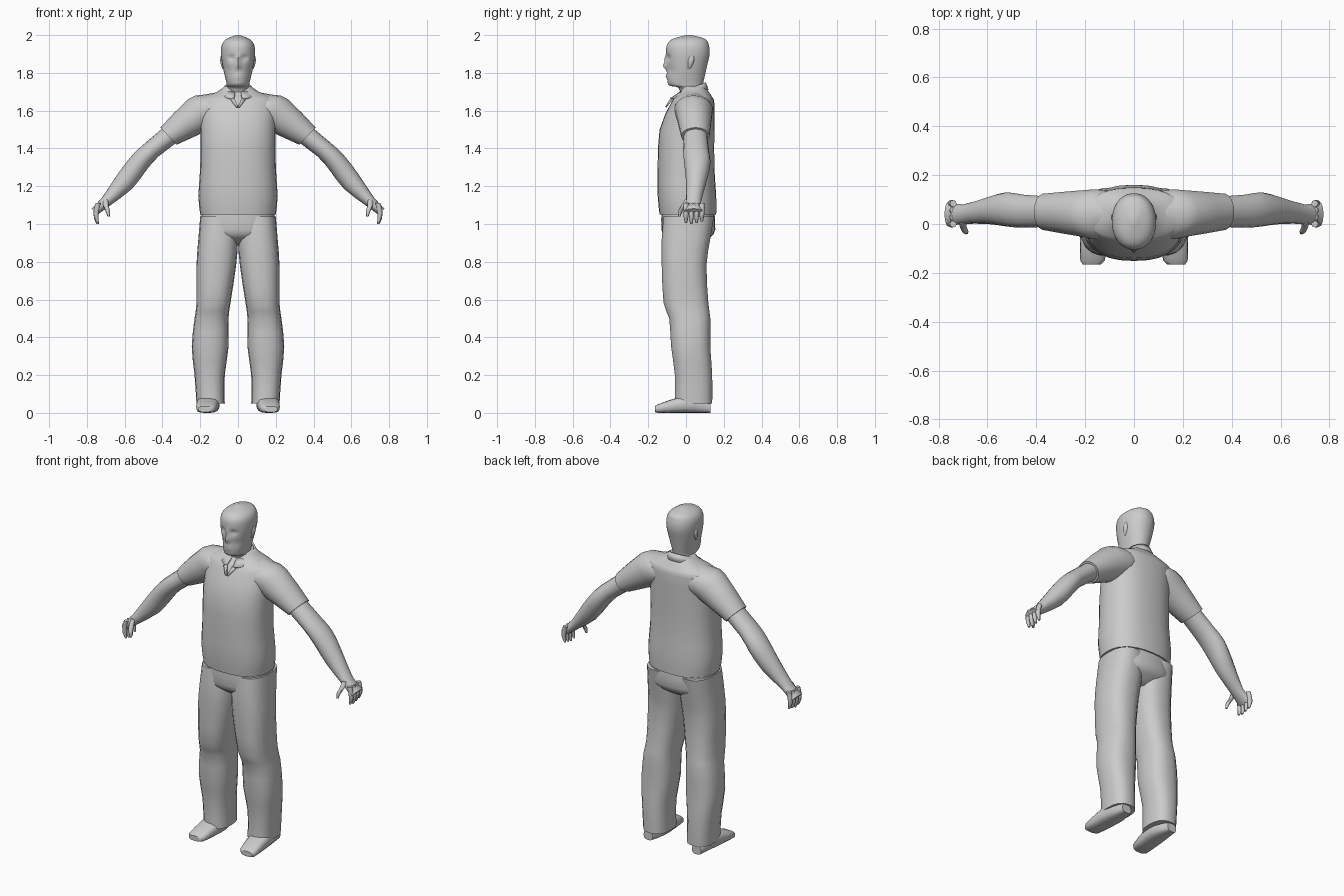
import bpy, bmesh, math
from mathutils import Vector

cube = bpy.data.objects.get("Cube")
if cube:
    bpy.data.objects.remove(cube)

grey = bpy.data.materials.new("plain_grey")
grey.use_nodes = True
colour = (.6, .6, .6, 1)
grey.diffuse_color = colour
grey.node_tree.nodes["Principled BSDF"].inputs["Base Color"].default_value = colour

# Each frame of axes: along the part, across it, and through its depth
right, back, up = Vector((1, 0, 0)), Vector((0, 1, 0)), Vector((0, 0, 1))
arm_slope = math.radians(43)
down_arm = right * math.cos(arm_slope) - up * math.sin(arm_slope)
across_arm = right * math.sin(arm_slope) + up * math.cos(arm_slope)
UPRIGHT = (up, right, back)
LENGTHWISE = (back, right, up)
ALONG_ARM = (down_arm, across_arm, back)


def finish(name, bm):
    bmesh.ops.recalc_face_normals(bm, faces=bm.faces)
    mesh = bpy.data.meshes.new(name)
    bm.to_mesh(mesh)
    bm.free()
    mesh.materials.append(grey)
    part = bpy.data.objects.new(name, mesh)
    bpy.context.collection.objects.link(part)
    bpy.ops.object.select_all(action='DESELECT')
    part.select_set(True)
    bpy.context.view_layer.objects.active = part
    bpy.ops.object.shade_smooth_by_angle(angle=math.radians(50))
    return part


def blend(before, start, end, after, t):
    # Smooth curve through four neighbouring values
    slope_in, slope_out = (end - before) / 2, (after - start) / 2
    gap = end - start
    bend = 3 * gap - 2 * slope_in - slope_out
    twist = slope_in + slope_out - 2 * gap
    return start + t * (slope_in + t * (bend + t * twist))


def refine(rows, steps):
    padded = [rows[0], *rows, rows[-1]]
    result = []
    for group in zip(padded, padded[1:], padded[2:], padded[3:]):
        for step in range(steps):
            result.append([blend(*values, step / steps) for values in zip(*group)])
    return result + [rows[-1]]


def rounded(value, power):
    return math.copysign(abs(value) ** (2 / power), value)


def loft(name, rows, axes=UPRIGHT, sides=16, power=2, steps=2, side=1, shape=None):
    # Each row: place along the part, then its low and high edge on both cross axes
    bm = bmesh.new()
    along, across, depth = axes
    rings = []
    for place, low, high, near, far in refine(rows, steps):
        ring = []
        for k in range(sides):
            angle = math.tau * k / sides
            u = rounded(math.cos(angle), power)
            v = rounded(math.sin(angle), power)
            point = (along * place + across * (low + high + (high - low) * u) / 2
                     + depth * (near + far + (far - near) * v) / 2)
            if shape:
                shape(point)
            ring.append(bm.verts.new((point.x * side, point.y, point.z)))
        rings.append(ring)
    for lower, upper in zip(rings, rings[1:]):
        for k in range(sides):
            bm.faces.new((lower[k - 1], lower[k], upper[k], upper[k - 1]))
    bm.faces.new(rings[0])
    bm.faces.new(rings[-1])
    return finish(name, bm)


def symmetric(rows):
    # Expand rows of height, half width, front and back
    return [(height, -half, half, front, rear) for height, half, front, rear in rows]


def finger(name, joints, side):
    # Tapered digit through joints given as x, y, z
    rows = []
    for (x, y, z), radius in zip(joints, (.014, .014, .012, .006)):
        rows.append((z, x - radius, x + radius, y - radius, y + radius))
    loft(name, rows, sides=8, side=side)


# Shirt body
loft("shirt_body", symmetric((
    (1.05, .2, -.14, .16), (1.15, .21, -.15, .16), (1.3, .2, -.15, .15), (1.5, .2, -.14, .15),
    (1.64, .2, -.08, .15), (1.67, .19, -.06, .14), (1.7, .11, -.03, .12), (1.73, .07, -.02, .1))),
    sides=28, power=2.4)

# Collar, open at the throat
bm = bmesh.new()
strip = []
segments = 24
for k in range(segments + 1):
    angle = math.radians(-78 + 336 * k / segments)
    c, s = math.cos(angle), math.sin(angle)
    forward = (1 - s) / 2
    inner = (.074 * c, .035 + .07 * s, 1.75 - .05 * forward)
    outer = (.1 * c, .035 + .085 * s - .035 * forward, 1.71 - .045 * forward)
    strip.append((bm.verts.new(inner), bm.verts.new(outer)))
for (a, b), (c, d) in zip(strip, strip[1:]):
    bm.faces.new((a, b, d, c))
finish("collar", bm).modifiers.new("thickness", 'SOLIDIFY').thickness = .008

# Head: features pushed forward or in, as (x, z, width, height, push)
features = {
    "nose": (0, 1.835, .013, .017, .022), "bridge": (0, 1.87, .009, .02, .012),
    "eye": (.034, 1.88, .017, .013, -.014), "lips": (0, 1.78, .024, .007, .008),
    "chin_crease": (0, 1.76, .024, .005, -.005), "cheek": (.05, 1.81, .018, .02, -.006)}


def shape_face(point):
    fade = max(0, min(1, (-point.y - .02) / .04))
    for x, z, width, height, push in features.values():
        distance = ((abs(point.x) - x) / width) ** 2 + ((point.z - z) / height) ** 2
        point.y -= fade * push * math.exp(-distance)


loft("head", symmetric((
    (1.65, .06, -.02, .1), (1.72, .06, -.04, .09), (1.74, .06, -.095, .09), (1.83, .08, -.1, .11),
    (1.9, .09, -.105, .125), (1.95, .085, -.1, .12), (1.98, .06, -.07, .1), (2, .01, 0, .03))),
    sides=48, power=2.15, steps=6, shape=shape_face)

# Trouser seat
loft("trouser_seat", symmetric((
    (1.07, .19, -.13, .15), (.97, .2, -.13, .155), (.93, .17, -.11, .13), (.89, .1, -.05, .07))),
    sides=24, power=2.4)

for side, label in ((1, "left_"), (-1, "right_")):
    # Placket edge beside the throat opening
    bm = bmesh.new()
    corners = ((.02, -.08, 1.67), (.04, -.08, 1.66), (.01, -.11, 1.62), (0, -.11, 1.62))
    bm.faces.new([bm.verts.new((x * side, y, z)) for x, y, z in corners])
    finish(label + "placket", bm).modifiers.new("thickness", 'SOLIDIFY').thickness = .008

    # Trouser leg
    loft(label + "trouser_leg", (
        (1.04, .01, .2, -.12, .15), (.92, 0, .21, -.13, .13), (.78, .01, .22, -.13, .11),
        (.58, .04, .22, -.12, .12), (.5, .05, .23, -.09, .13), (.35, .05, .245, -.08, .13),
        (.2, .07, .23, -.06, .14), (.05, .07, .22, -.06, .14)), sides=18, power=2.5, side=side)

    # Shoe
    loft(label + "shoe", (
        (-.165, .15, .2, .01, .03), (-.15, .12, .22, 0, .045), (-.03, .1, .22, 0, .085),
        (.05, .1, .21, 0, .09), (.13, .13, .19, 0, .05)), LENGTHWISE, power=2.8, side=side)

    # Sleeve
    loft(label + "sleeve", (
        (-1.1, 1.2, 1.3, 0, .1), (-1.01, 1.17, 1.36, -.06, .14), (-.94, 1.19, 1.395, -.055, .14),
        (-.73, 1.26, 1.385, -.025, .125)), ALONG_ARM, sides=18, side=side)

    # Bare arm and palm
    loft(label + "arm", (
        (-.8, 1.26, 1.37, -.01, .11), (-.62, 1.28, 1.38, -.015, .12), (-.52, 1.27, 1.38, -.01, .13),
        (-.4, 1.25, 1.36, 0, .11), (-.25, 1.265, 1.325, 0, .08), (-.17, 1.275, 1.32, -.01, .09)),
        ALONG_ARM, side=side)

    # Fingers, the middle ones longest
    for k in range(4):
        y = .028 * k
        tip = 1 + .006 * abs(k - 1)
        joints = ((.74, y, 1.11), (.75, y, 1.07), (.75, y, tip + .03), (.743, y, tip))
        finger(label + "finger_" + str(k + 1), joints, side)
    finger(label + "thumb", ((.7, .01, 1.13), (.7, -.01, 1.1), (.69, -.03, 1.07), (.685, -.035, 1.04)), side)

    # Ear
    loft(label + "ear", (
        (1.82, .07, .08, .01, .02), (1.84, .07, .09, .01, .035), (1.87, .07, .095, .01, .045),
        (1.89, .08, .09, .02, .04)), sides=10, side=side)
